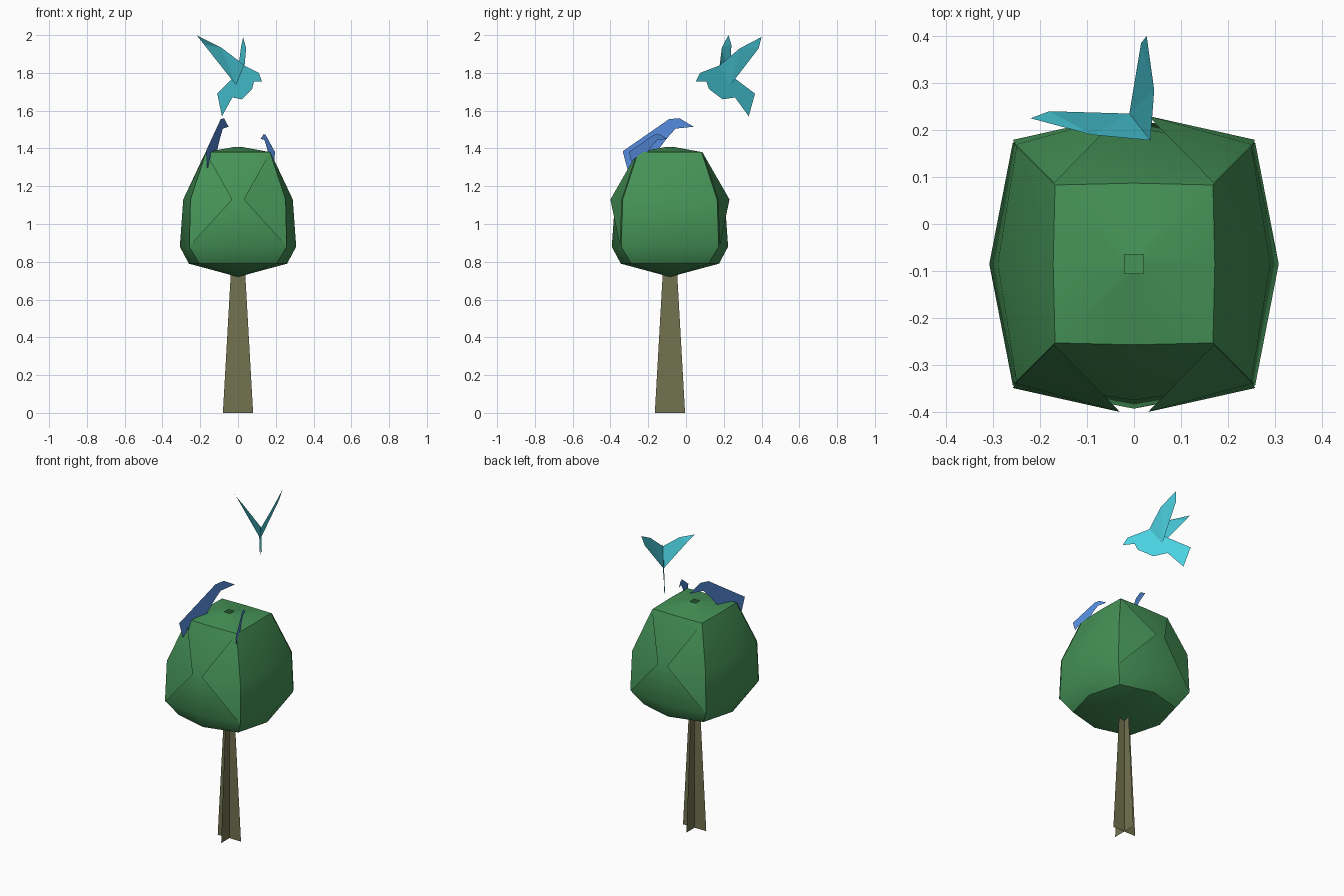
import bpy

if "Cube" in bpy.data.objects:
    bpy.data.objects.remove(bpy.data.objects["Cube"])

CY = -0.085  # tree centre in y


def material(name, rgb):
    m = bpy.data.materials.new(name)
    m.diffuse_color = (*rgb, 1)
    m.use_nodes = True
    m.node_tree.nodes["Principled BSDF"].inputs["Base Color"].default_value = m.diffuse_color
    return m


def make(name, verts, faces, mat, smooth=False):
    me = bpy.data.meshes.new(name)
    me.from_pydata(verts, [], faces)
    me.materials.append(mat)
    ob = bpy.data.objects.new(name, me)
    bpy.context.collection.objects.link(ob)
    if smooth:
        bpy.ops.object.select_all(action='DESELECT')
        bpy.context.view_layer.objects.active = ob
        ob.select_set(True)
        bpy.ops.object.shade_smooth_by_angle(angle=0.7)
    return ob


bark = material("bark", (0.17, 0.17, 0.08))
leaf = material("leaf", (0.06, 0.29, 0.095))
teal = material("teal", (0.07, 0.63, 0.74))
blue = material("blue", (0.09, 0.26, 0.72))

# Trunk: two crossed tapering cards
profile = [(-0.08, 0), (0.08, 0), (0.037, 0.76), (-0.037, 0.76)]
make("trunk",
     [(a, CY, z) for a, z in profile] + [(0, CY + a, z) for a, z in profile],
     [(0, 1, 2, 3), (4, 5, 6, 7)], bark)

# Crown: eight-sided rings (z, half-width at side middles, at corners), open at the top
rings = [(0.79, 0.26, 0.205), (0.88, 0.308, 0.258), (1.13, 0.29, 0.25),
         (1.38, 0.172, 0.168), (1.408, 0.02, 0.02)]
dirs = [(1, 0), (1, 1), (0, 1), (-1, 1), (-1, 0), (-1, -1), (0, -1), (1, -1)]
verts, faces = [(0, CY, 0.72)], []
for z, mid, corner in rings:
    for dx, dy in dirs:
        r = corner if dx and dy else mid
        verts.append((dx * r, CY + dy * r, z))
for i in range(8):
    j = (i + 1) % 8
    faces.append((0, 1 + j, 1 + i))
    for k in range(len(rings) - 1):
        a, b = 1 + k * 8, 9 + k * 8
        faces.append((a + i, a + j, b + j, b + i))
make("crown", verts, faces, leaf, smooth=True)

# Pointed flaps wrapping from the crown corners over the front and back
flap = [(0.17, 0.172, 1.38), (0.03, 0.315, 1.13), (0.252, 0.254, 1.13), (0.258, 0.264, 0.88)]
verts, faces = [], []
for sx in (1, -1):
    for sy in (1, -1):
        n = len(verts)
        verts += [(sx * x, CY + sy * y, z) for x, y, z in flap]
        tris = [(0, 1, 2), (2, 1, 3)]
        faces += [tuple(n + i for i in (t if sx * sy < 0 else t[::-1])) for t in tris]
make("crown_flaps", verts, faces, leaf, smooth=True)

# Flying bird: flat body card on a slanted vertical plane
body = [(0.03, 1.84), (0.11, 1.80), (0.127, 1.755), (0.085, 1.755), (0.075, 1.715),
        (0.02, 1.66), (-0.03, 1.67), (-0.085, 1.57), (-0.11, 1.69), (-0.035, 1.765)]
make("flying_bird_body", [(x, 0.22 - 1.32 * x, z) for x, z in body],
     [tuple(range(len(body)))], teal)

# Flying bird: wings sharing the root along the back
root_front, root_rear = (0.035, 0.178, 1.84), (-0.01, 0.235, 1.735)
wings = {
    "left_wing": [(-0.09, 0.19, 1.935), (-0.22, 0.225, 2.0), (-0.18, 0.24, 1.95)],
    "right_wing": [(0.043, 0.285, 1.93), (0.027, 0.40, 1.99), (0.015, 0.385, 1.93)],
}
for name, (lead, tip, trail) in wings.items():
    make("flying_bird_" + name, [root_front, lead, tip, trail, root_rear],
         [(0, 1, 4), (1, 3, 4), (1, 2, 3)], teal)

# Perched birds: one side profile (y, z), placed at two sizes
perched = [(-0.335, 1.385), (-0.09, 1.555), (-0.035, 1.56), (0.04, 1.515), (-0.055, 1.505),
           (-0.10, 1.455), (-0.16, 1.375), (-0.23, 1.365), (-0.31, 1.29)]


def perched_bird(name, scale, beak_x, beak_y, top_z, slope):
    pts = []
    for y, z in perched:
        d = (y - 0.04) * scale
        pts.append((beak_x + d * slope, beak_y + d, top_z + (z - 1.56) * scale))
    make(name, pts, [tuple(range(len(pts)))], blue)


perched_bird("large_perched_bird", 1.0, -0.05, 0.04, 1.56, 0.32)
perched_bird("small_perched_bird", 0.54, 0.12, -0.10, 1.475, -0.375)
